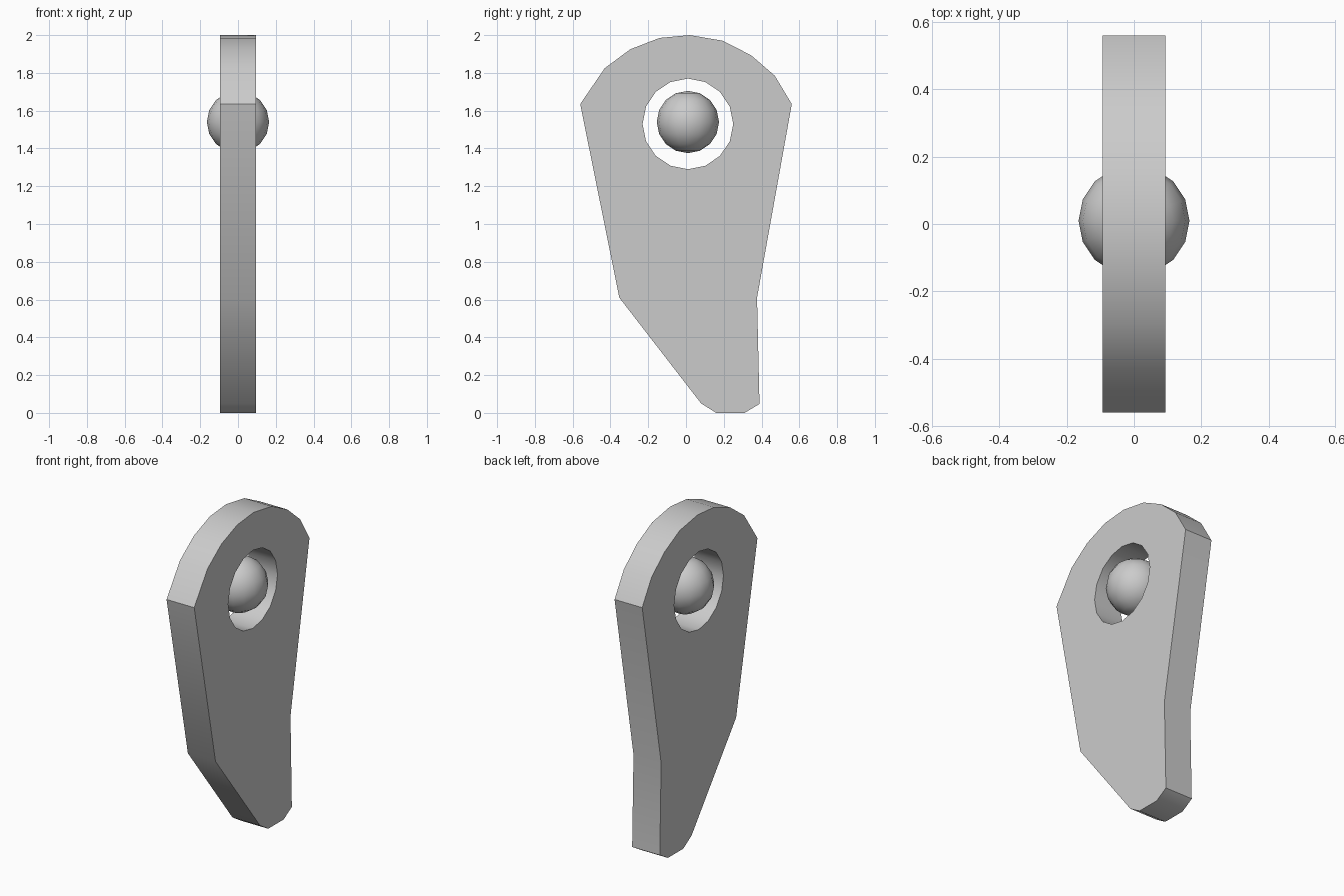
import bpy, bmesh, math
from mathutils import Vector

if "Cube" in bpy.data.objects:
    bpy.data.objects.remove(bpy.data.objects["Cube"])

HALF = 0.094          # half thickness of the plate
HOLE = (0.01, 1.53)   # hole centre (y, z)


def finish(name, bm):
    mesh = bpy.data.meshes.new(name)
    bm.to_mesh(mesh)
    bm.free()
    obj = bpy.data.objects.new(name, mesh)
    bpy.context.collection.objects.link(obj)
    bpy.ops.object.select_all(action='DESELECT')
    obj.select_set(True)
    bpy.context.view_layer.objects.active = obj
    bpy.ops.object.shade_smooth_by_angle(angle=math.radians(32))
    return obj


def loop_edges(bm, points):
    vs = [bm.verts.new((-HALF, y, z)) for y, z in points]
    return [bm.edges.new((vs[i - 1], vs[i])) for i in range(len(vs))]


# Lever plate: outline with a round hole, extruded along x
outline = [(-0.56, 1.635), (-0.43, 1.825), (-0.295, 1.925), (-0.14, 1.985),
           (0.02, 2.0), (0.195, 1.97), (0.345, 1.893), (0.47, 1.785),
           (0.56, 1.635), (0.376, 0.61), (0.389, 0.047), (0.31, 0.0),
           (0.16, 0.0), (0.08, 0.05), (-0.353, 0.61)]
hole = [(HOLE[0] + 0.24 * math.cos(i * math.tau / 16),
         HOLE[1] + 0.24 * math.sin(i * math.tau / 16)) for i in range(16)]
bm = bmesh.new()
edges = loop_edges(bm, outline) + loop_edges(bm, hole)
bmesh.ops.triangle_fill(bm, edges=edges, use_beauty=True, normal=Vector((-1, 0, 0)))
res = bmesh.ops.extrude_face_region(bm, geom=bm.faces[:], use_keep_orig=True)
moved = [g for g in res['geom'] if isinstance(g, bmesh.types.BMVert)]
bmesh.ops.translate(bm, verts=moved, vec=(2 * HALF, 0, 0))
bmesh.ops.recalc_face_normals(bm, faces=bm.faces[:])
finish("lever_plate", bm)

# Ball floating in the hole
bm = bmesh.new()
bmesh.ops.create_uvsphere(bm, u_segments=16, v_segments=8, radius=0.165)
ball = finish("pivot_ball", bm)
ball.location = (0, 0.01, 1.54)
